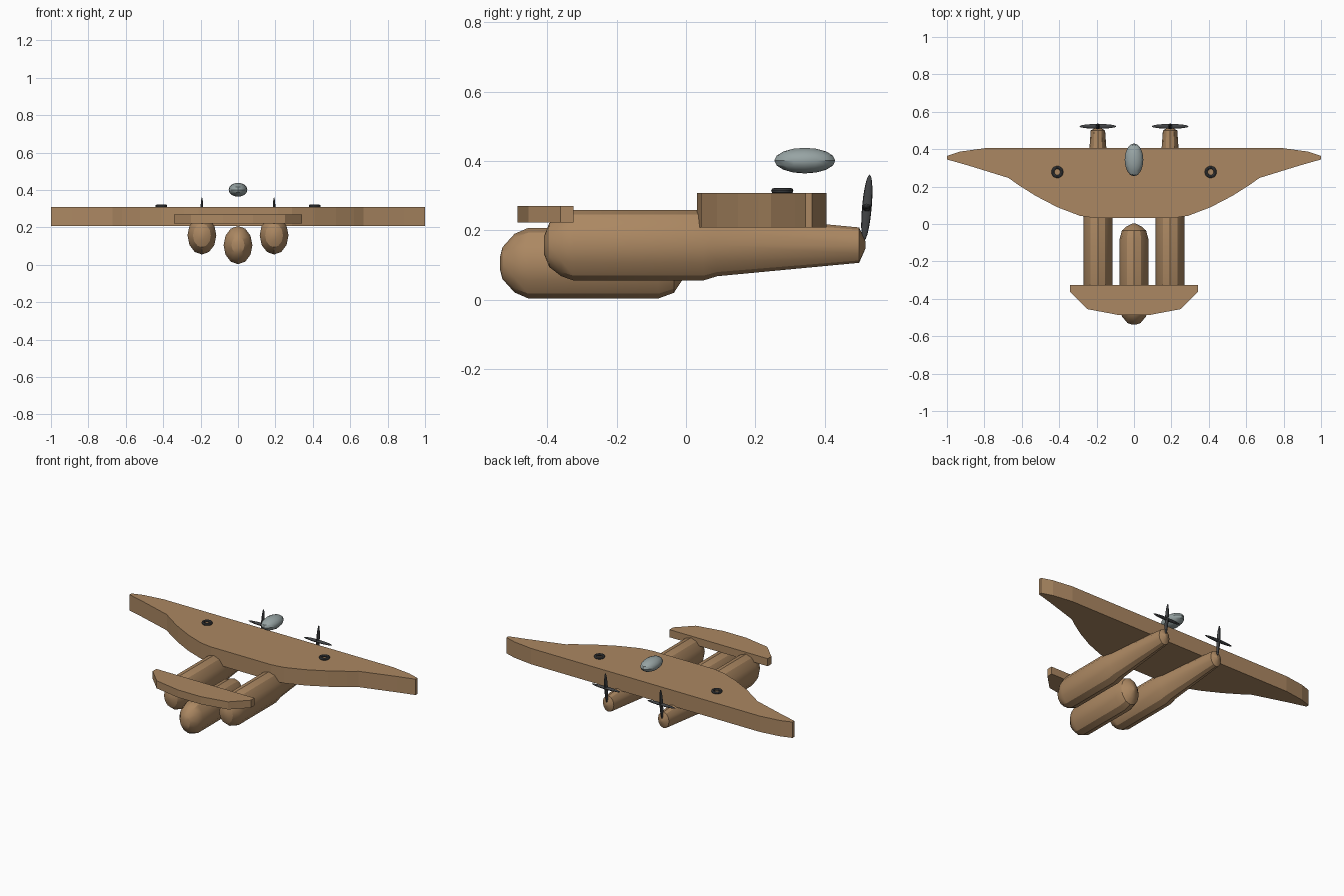
import bpy, bmesh, math
from mathutils import Matrix, Vector

if "Cube" in bpy.data.objects:
    bpy.data.objects.remove(bpy.data.objects["Cube"])


def material(name, rgb):
    m = bpy.data.materials.new(name)
    m.use_nodes = True
    m.diffuse_color = (*rgb, 1)
    bsdf = m.node_tree.nodes["Principled BSDF"]
    bsdf.inputs["Base Color"].default_value = (*rgb, 1)
    bsdf.inputs["Roughness"].default_value = 0.7
    return m


TAN = material("tan hull", (0.41, 0.245, 0.122))
GLASS = material("grey glass", (0.31, 0.37, 0.37))
DARK = material("dark metal", (0.055, 0.058, 0.062))


def finish(bm, name, mat, smooth=True):
    bmesh.ops.recalc_face_normals(bm, faces=bm.faces)
    mesh = bpy.data.meshes.new(name)
    bm.to_mesh(mesh)
    bm.free()
    mesh.materials.append(mat)
    ob = bpy.data.objects.new(name, mesh)
    bpy.context.collection.objects.link(ob)
    if smooth:
        bpy.ops.object.select_all(action='DESELECT')
        ob.select_set(True)
        bpy.context.view_layer.objects.active = ob
        bpy.ops.object.shade_smooth_by_angle(angle=math.radians(30))
    return ob


def slab(name, half, z0, z1):
    """Extrude a mirrored half outline, listed from front edge to rear edge."""
    outline = half + [(-x, y) for x, y in reversed(half)]
    bm = bmesh.new()
    face = bm.faces.new([bm.verts.new((x, y, z0)) for x, y in outline])
    ext = bmesh.ops.extrude_face_region(bm, geom=[face])
    top = [v for v in ext["geom"] if isinstance(v, bmesh.types.BMVert)]
    bmesh.ops.translate(bm, verts=top, vec=(0, 0, z1 - z0))
    return finish(bm, name, TAN, smooth=False)


def body(name, x, z, profile, rx=0.077, rz=0.102, sides=12):
    """Oval tube along y; profile holds (y, radius factor)."""
    bm = bmesh.new()
    rings = []
    for y, s in profile:
        rings.append([bm.verts.new((x + rx * s * math.sin(a), y, z + rz * s * math.cos(a)))
                      for a in (2 * math.pi * i / sides for i in range(sides))])
    for r0, r1 in zip(rings, rings[1:]):
        for i in range(sides):
            j = (i + 1) % sides
            bm.faces.new((r0[i], r0[j], r1[j], r1[i]))
    bm.faces.new(rings[0])
    bm.faces.new(rings[-1])
    return finish(bm, name, TAN)


def ellipsoid(name, loc, radii, mat, seg=16, rings=8, tilt=0.0):
    bm = bmesh.new()
    bmesh.ops.create_uvsphere(bm, u_segments=seg, v_segments=rings, radius=1)
    m = Matrix.Translation(loc) @ Matrix.Rotation(tilt, 4, 'X') @ Matrix.Diagonal((*radii, 1))
    bmesh.ops.transform(bm, matrix=m, verts=bm.verts)
    return finish(bm, name, mat)


def ring(name, loc, major, minor, mat, seg=20, sides=8):
    bm = bmesh.new()
    loops = []
    for i in range(seg):
        a = 2 * math.pi * i / seg
        loop = []
        for k in range(sides):
            b = 2 * math.pi * k / sides
            r = major + minor * math.cos(b)
            loop.append(bm.verts.new(Vector(loc) + Vector(
                (r * math.cos(a), r * math.sin(a), minor * math.sin(b)))))
        loops.append(loop)
    for i in range(seg):
        for k in range(sides):
            n, q = (i + 1) % seg, (k + 1) % sides
            bm.faces.new((loops[i][k], loops[n][k], loops[n][q], loops[i][q]))
    return finish(bm, name, mat)


# Wing and tailplane
slab("wing", [(0.80, 0.405), (0.93, 0.387), (1.0, 0.364), (1.0, 0.345), (0.89, 0.314),
              (0.67, 0.246), (0.62, 0.21), (0.525, 0.15), (0.41, 0.09), (0.29, 0.044),
              (0.21, 0.032)], 0.208, 0.308)
slab("tailplane", [(0.343, -0.325), (0.343, -0.362), (0.25, -0.455), (0.08, -0.487)],
     0.222, 0.27)

# Central gondola, domed at both ends
body("gondola", 0, 0.105, [(-0.537, 0.18), (-0.53, 0.45), (-0.495, 0.83), (-0.455, 1),
                           (-0.08, 1), (-0.035, 0.84), (-0.012, 0.5), (0.004, 0.05)])

# Engine booms, propellers and wing rings on both sides
for side, sx in (("left", 1), ("right", -1)):
    x = 0.193 * sx
    body(f"{side}_boom", x, 0.157,
         [(-0.41, 0.25), (-0.395, 0.62), (-0.36, 0.88), (-0.325, 1), (0.05, 1),
          (0.09, 0.88), (0.50, 0.5), (0.518, 0.1)])
    ellipsoid(f"{side}_propeller_vertical_blade", (x, 0.522, 0.265), (0.008, 0.014, 0.096),
              DARK, 12, 10, tilt=math.radians(-5))
    ellipsoid(f"{side}_propeller_horizontal_blade", (x, 0.522, 0.265), (0.099, 0.013, 0.008),
              DARK, 16, 8)
    ellipsoid(f"{side}_propeller_hub", (x, 0.522, 0.265), (0.013, 0.014, 0.013), DARK, 12, 8)
    ring(f"{side}_wing_ring", (0.41 * sx, 0.278, 0.314), 0.024, 0.008, DARK)

# Canopy pod above the wing
ellipsoid("canopy", (0, 0.343, 0.401), (0.05, 0.088, 0.037), GLASS, 16, 8)
